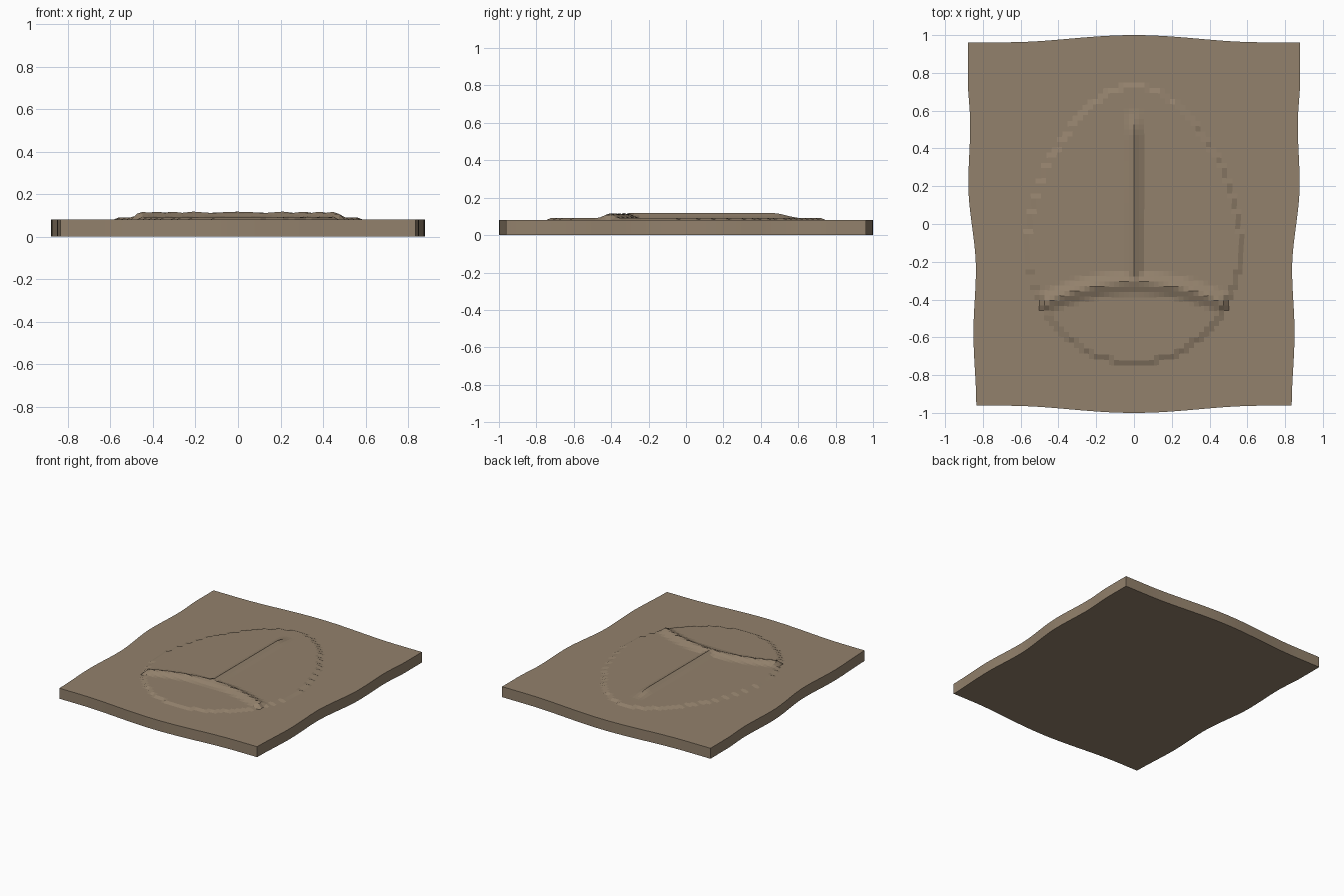
import bpy, bmesh, math

if "Cube" in bpy.data.objects:
    bpy.data.objects.remove(bpy.data.objects["Cube"])

N_X, N_Y = 64, 72
SLAB = 0.08

def smooth(a, b, t):
    t = max(0.0, min(1.0, (t - a) / (b - a)))
    return t * t * (3 - 2 * t)

# Wavy side edge: (y, half width)
EDGE = [(-1, .835), (-.6, .85), (-.25, .837), (.22, .877), (.55, .867), (.8, .88), (1, .88)]

def half_width(y):
    for (y0, w0), (y1, w1) in zip(EDGE, EDGE[1:]):
        if y <= y1:
            return w0 + (w1 - w0) * smooth(y0, y1, y)
    return EDGE[-1][1]

def half_length(x):
    bulge = math.cos(math.pi / 2 * min(1, abs(x) / 0.68)) ** 2
    return 0.962 + 0.038 * bulge

def egg_half(y):
    t = y / 0.735
    if abs(t) >= 1:
        return 0.0
    return math.sqrt(1 - t * t) * (0.557 - 0.1 * t - 0.05 * t * t)

def relief(x, y):
    # Egg-shaped raised body, centre rib and curved cross ridge
    if abs(x) >= egg_half(y):
        return 0.0
    h = 0.011
    rib = max(0, 1 - abs(x) / 0.05)
    rib *= smooth(-0.36, -0.30, y) * (1 - smooth(0.46, 0.62, y))
    d = abs(y - (-0.31 - 0.48 * x * x))
    ridge = max(0, 1 - d / 0.06) * (1 - 0.5 * smooth(0.43, 0.53, abs(x)))
    return h + 0.027 * max(rib, ridge)

# Slab with relief on its top face
bm = bmesh.new()
rows = []
for j in range(N_Y + 1):
    row = []
    for i in range(N_X + 1):
        u, v = 2 * i / N_X - 1, 2 * j / N_Y - 1
        x = u * half_width(v)
        y = v * half_length(x)
        row.append(bm.verts.new((x, y, SLAB + relief(x, y))))
    rows.append(row)
for j in range(N_Y):
    for i in range(N_X):
        bm.faces.new((rows[j][i], rows[j][i + 1], rows[j + 1][i + 1], rows[j + 1][i]))

# Side walls and flat underside
rim = [e for e in bm.edges if e.is_boundary]
out = bmesh.ops.extrude_edge_only(bm, edges=rim)["geom"]
for v in out:
    if isinstance(v, bmesh.types.BMVert):
        v.co.z = 0
bmesh.ops.holes_fill(bm, edges=[e for e in bm.edges if e.is_boundary], sides=0)
bmesh.ops.recalc_face_normals(bm, faces=bm.faces)
mesh = bpy.data.meshes.new("stone_slab")
bm.to_mesh(mesh)
bm.free()
slab = bpy.data.objects.new("stone_slab", mesh)
bpy.context.collection.objects.link(slab)

mat = bpy.data.materials.new("stone")
mat.diffuse_color = (0.29, 0.22, 0.15, 1)
mat.use_nodes = True
mat.node_tree.nodes["Principled BSDF"].inputs["Base Color"].default_value = mat.diffuse_color
mesh.materials.append(mat)
